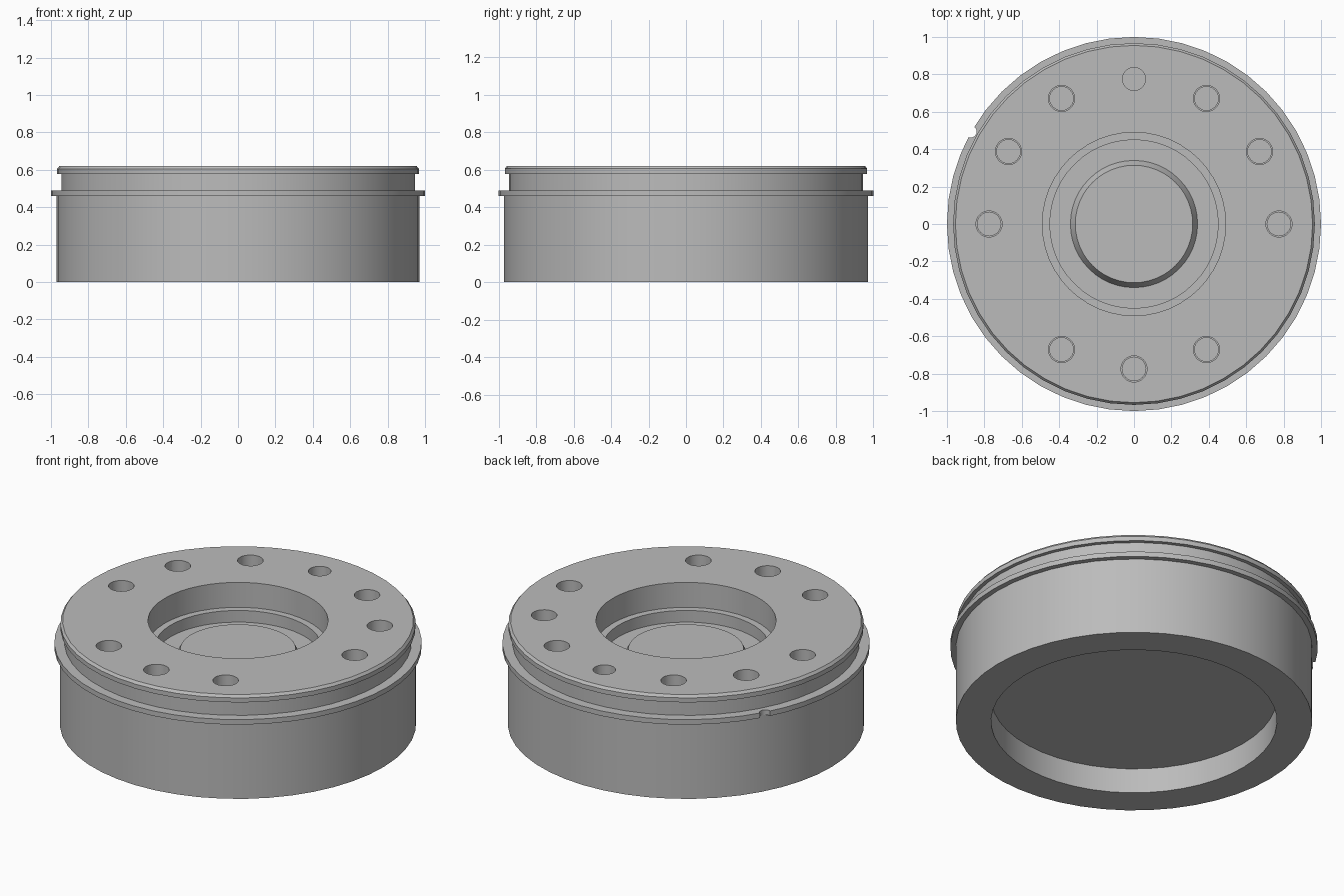
import bpy, bmesh, math

if "Cube" in bpy.data.objects:
    bpy.data.objects.remove(bpy.data.objects["Cube"])

steel = bpy.data.materials.new("machined_grey")
steel.diffuse_color = (0.50, 0.50, 0.50, 1)
steel.use_nodes = True
steel.node_tree.nodes["Principled BSDF"].inputs["Base Color"].default_value = steel.diffuse_color


def lathe(bm, profile, seg, cx=0.0, cy=0.0):
    """Revolve (radius, z) points around a vertical axis; radius 0 closes the ends."""
    rings = []
    for r, z in profile:
        if r == 0:
            rings.append([bm.verts.new((cx, cy, z))] * seg)
        else:
            rings.append([bm.verts.new((cx + r * math.cos(math.tau * i / seg),
                                        cy + r * math.sin(math.tau * i / seg), z))
                          for i in range(seg)])
    for a, b in zip(rings, rings[1:]):
        for i in range(seg):
            j = (i + 1) % seg
            quad = [a[i], a[j], b[j], b[i]]
            bm.faces.new(list(dict.fromkeys(quad)))


def finish(bm, name):
    bmesh.ops.recalc_face_normals(bm, faces=bm.faces)
    me = bpy.data.meshes.new(name)
    bm.to_mesh(me)
    bm.free()
    ob = bpy.data.objects.new(name, me)
    bpy.context.collection.objects.link(ob)
    me.materials.append(steel)
    return ob


# Flanged housing: bottom recess, outer wall, flange, groove, lip, stepped bore, raised boss
bm = bmesh.new()
lathe(bm, [(0, 0.15), (0.778, 0.15), (0.778, 0), (0.97, 0), (0.97, 0.46),
           (1.0, 0.46), (1.0, 0.49), (0.945, 0.49), (0.945, 0.578),
           (0.967, 0.578), (0.967, 0.605), (0.955, 0.62),
           (0.49, 0.62), (0.49, 0.47), (0.45, 0.47), (0.45, 0.40),
           (0.34, 0.40), (0.314, 0.45), (0, 0.45)], 48)
housing = finish(bm, "flanged_housing")

# Bolt holes on a 30 degree pitch, two positions left blank, the rear one a plain dowel hole
bm = bmesh.new()
for k in range(12):
    if k in (7, 11):
        continue
    a = math.radians(30 * k)
    x, y = 0.775 * math.cos(a), 0.775 * math.sin(a)
    if k == 3:
        prof = [(0, 0.45), (0.062, 0.45), (0.062, 0.7), (0, 0.7)]
    else:
        prof = [(0, 0.40), (0.063, 0.40), (0.063, 0.46), (0.07, 0.46), (0.07, 0.7), (0, 0.7)]
    lathe(bm, prof, 24, x, y)

# Locating notch in the flange rim
a = math.radians(150.5)
lathe(bm, [(0, 0.44), (0.032, 0.44), (0.032, 0.53), (0, 0.53)], 16,
      1.003 * math.cos(a), 1.003 * math.sin(a))
cutter = finish(bm, "hole_cutter")
cutter.hide_render = True

# Cut the holes and remove the helper
mod = housing.modifiers.new("holes", 'BOOLEAN')
mod.operation = 'DIFFERENCE'
mod.solver = 'EXACT'
mod.object = cutter
bpy.context.view_layer.objects.active = housing
housing.select_set(True)
bpy.ops.object.modifier_apply(modifier=mod.name)
bpy.data.objects.remove(cutter, do_unlink=True)
bpy.ops.object.shade_smooth_by_angle(angle=math.radians(25))
